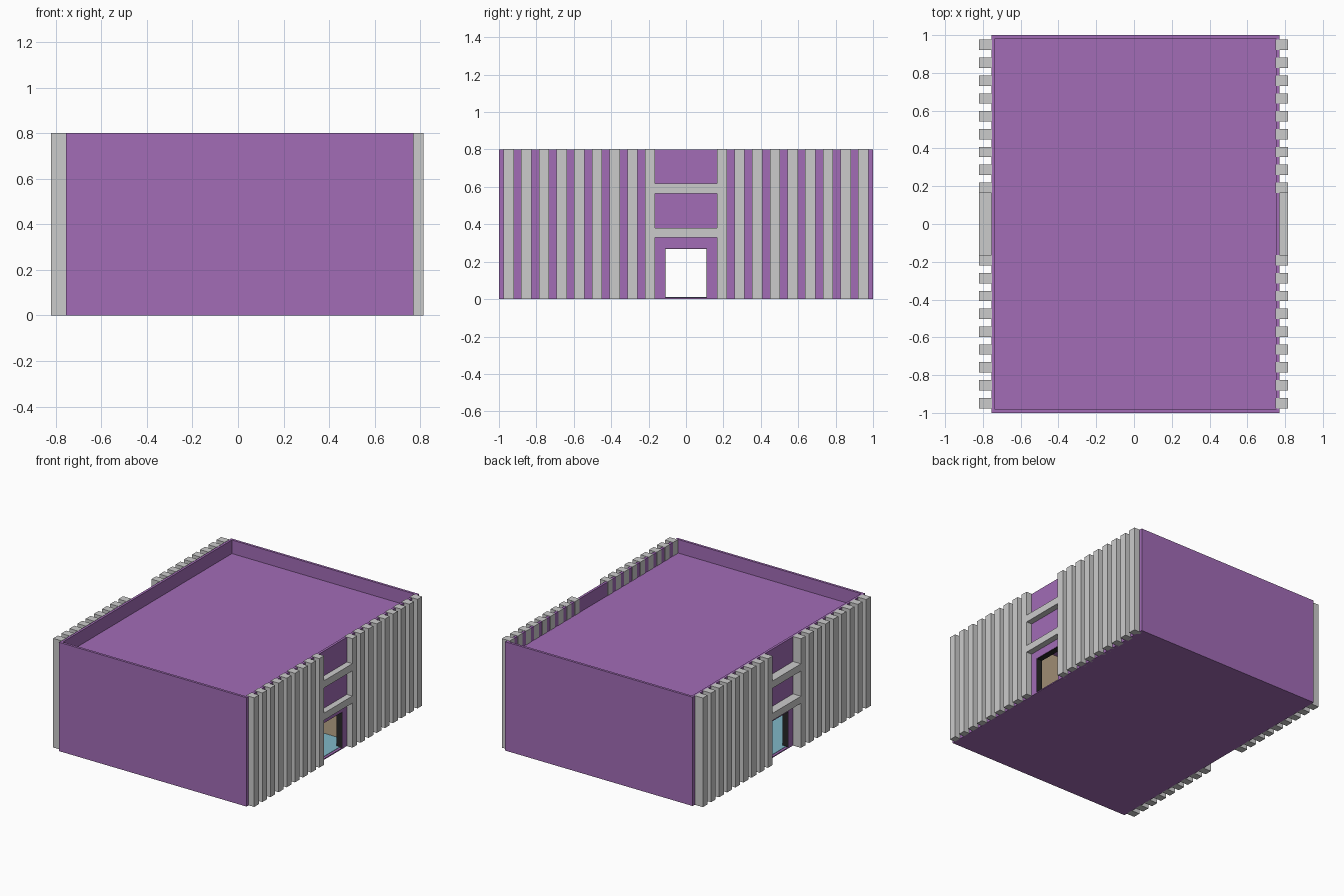
import bpy, bmesh
from mathutils import Vector

if "Cube" in bpy.data.objects:
    bpy.data.objects.remove(bpy.data.objects["Cube"])


def material(name, rgb):
    m = bpy.data.materials.new(name)
    m.diffuse_color = (*rgb, 1)
    m.use_nodes = True
    m.node_tree.nodes["Principled BSDF"].inputs["Base Color"].default_value = m.diffuse_color
    return m


PURPLE = material("purple_paint", (0.36, 0.15, 0.47))
TEAL = material("teal_floor", (0.22, 0.48, 0.58))
TAN = material("tan_plaster", (0.52, 0.40, 0.26))
BLACK = material("black_frame", (0.02, 0.02, 0.02))


def finish(name, bm, mat):
    bmesh.ops.recalc_face_normals(bm, faces=bm.faces)
    me = bpy.data.meshes.new(name)
    bm.to_mesh(me)
    bm.free()
    ob = bpy.data.objects.new(name, me)
    bpy.context.collection.objects.link(ob)
    if mat:
        me.materials.append(mat)
    return ob


def box(name, x, y, z, mat=None):
    bm = bmesh.new()
    bmesh.ops.create_cube(bm, size=1)
    for v in bm.verts:
        v.co = [a[0] + (c + 0.5) * (a[1] - a[0]) for a, c in zip((x, y, z), v.co)]
    return finish(name, bm, mat)


def wall(name, axis, span, across, z, mat, doors=(), head=0.27):
    """Wall running along one axis, its outline notched for each door."""
    outline = [(span[0], z[0])]
    for a, b in doors:
        outline += [(a, z[0]), (a, head), (b, head), (b, z[0])]
    outline += [(span[1], z[0]), (span[1], z[1]), (span[0], z[1])]
    point = (lambda s, t, h: (s, t, h)) if axis == "x" else (lambda s, t, h: (t, s, h))
    bm = bmesh.new()
    face = bm.faces.new([bm.verts.new(point(s, across[0], h)) for s, h in outline])
    new = bmesh.ops.extrude_face_region(bm, geom=[face])["geom"]
    shift = Vector(point(0, across[1] - across[0], 0))
    bmesh.ops.translate(bm, vec=shift, verts=[g for g in new if isinstance(g, bmesh.types.BMVert)])
    return finish(name, bm, mat)


X0, X1, H, T, BASE = -0.755, 0.77, 0.80, 0.018, 0.008
DOOR = 0.112

# base slab, interior floor and recessed roof
box("base_slab", (X0, X1), (-1, 1), (0, BASE), PURPLE)
box("interior_floor", (X0 + T, X1 - T), (-1 + T, 1 - T), (BASE, BASE + 0.003), TEAL)
box("roof_deck", (X0 + T, X1 - T), (-1 + T, 1 - T), (0.68, 0.70), PURPLE)

# outer walls, rising past the roof as a parapet
wall("front_wall", "x", (X0, X1), (-1, -1 + T), (BASE, H), PURPLE)
wall("back_wall", "x", (X0, X1), (1 - T, 1), (BASE, H), PURPLE)
for side, a, b in (("left", X0, X0 + T), ("right", X1 - T, X1)):
    wall(side + "_wall", "y", (-1 + T, 1 - T), (a, b), (BASE, H), PURPLE, [(-DOOR, DOOR)])

# interior partitions with doorways
PZ = (BASE, 0.68)
partitions = [
    ("front_room_wall", "x", (-0.28, X1 - T), -0.55, [(-0.13, -0.06)]),
    ("front_room_side", "y", (-1 + T, -0.556), -0.28, []),
    ("hall_wall", "x", (0.25, X1 - T), 0.23, []),
    ("hall_side", "y", (0.236, 0.564), 0.25, [(0.40, 0.50)]),
    ("back_room_wall", "x", (X0 + T, X1 - T), 0.57, [(-0.66, -0.55)]),
    ("back_room_side_a", "y", (0.21, 0.564), -0.27, []),
    ("back_room_side_b", "y", (0.576, 1 - T), -0.27, [(0.72, 0.82)]),
]
for name, axis, span, c, doors in partitions:
    wall(name, axis, span, (c - 0.006, c + 0.006), PZ, TAN, doors)

# side facades: door frames, vertical fins and crossbars
for side, fin_x, bar_x, frame_x in (
        ("left", (-0.82, -0.752), (-0.82, -0.755), (X0 + 0.002, X0 + 0.045)),
        ("right", (0.75, 0.815), (0.765, 0.815), (X1 - 0.045, X1 - 0.002))):
    wall(side + "_door_frame", "y", (-DOOR - 0.006, DOOR + 0.006), frame_x,
         (BASE, 0.276), BLACK, [(-DOOR + 0.003, DOOR - 0.003)], 0.268)
    for s in (-1, 1):
        for i in range(9):
            c = s * (0.192 + 0.0945 * i)
            box(side + "_fin", fin_x, (c - 0.0275, c + 0.0275), (0, H + 0.002))
    for z in ((0.328, 0.38), (0.565, 0.618)):
        box(side + "_crossbar", bar_x, (-0.166, 0.166), z)
